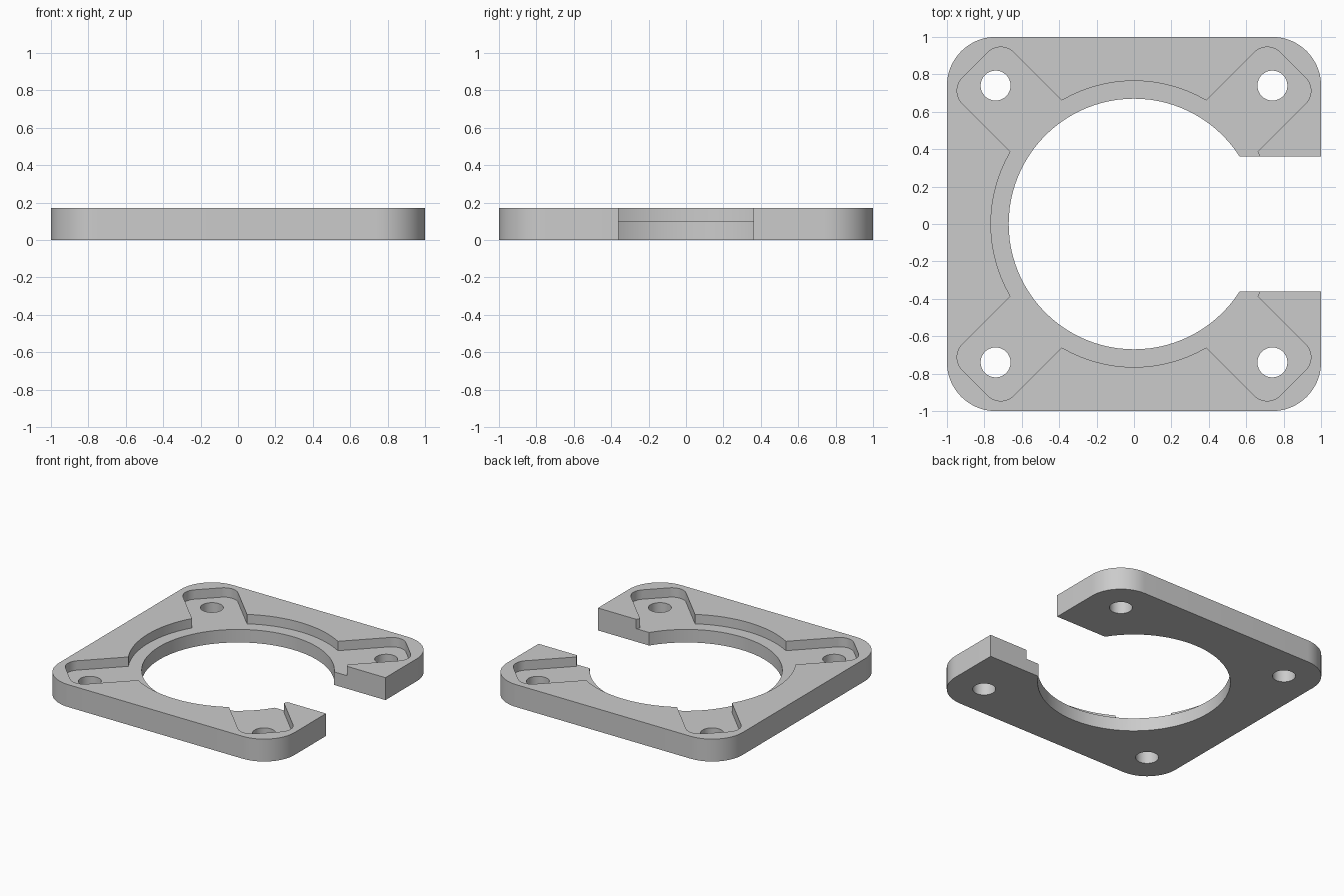
import bpy, bmesh
from math import sin, cos, pi, radians
from mathutils import Matrix

if "Cube" in bpy.data.objects:
    bpy.data.objects.remove(bpy.data.objects["Cube"])

HEIGHT, FLOOR = 0.172, 0.10
BORE, RECESS = 0.67, 0.765
HOLE, HOLE_POS = 0.08, 0.74
SLOT = 0.36


def rounded_rect(x0, x1, y0, y1, radii, steps=16):
    """Outline with corner radii in the order ++, -+, --, +-."""
    signs = [(1, 1), (-1, 1), (-1, -1), (1, -1)]
    pts = []
    for i, ((sx, sy), r) in enumerate(zip(signs, radii)):
        cx = x1 - r if sx > 0 else x0 + r
        cy = y1 - r if sy > 0 else y0 + r
        for k in range(steps + 1 if r else 1):
            a = (i + k / steps) * pi / 2
            pts.append((cx + r * cos(a), cy + r * sin(a)))
    return pts


def circle(r, cx=0, cy=0, n=96):
    return [(cx + r * cos(2 * pi * i / n), cy + r * sin(2 * pi * i / n)) for i in range(n)]


def prism(name, outline, z0, z1, angle=0):
    bm = bmesh.new()
    face = bm.faces.new([bm.verts.new((x, y, z0)) for x, y in outline])
    top = bmesh.ops.extrude_face_region(bm, geom=[face])["geom"]
    verts = [v for v in top if isinstance(v, bmesh.types.BMVert)]
    bmesh.ops.translate(bm, verts=verts, vec=(0, 0, z1 - z0))
    bmesh.ops.rotate(bm, verts=bm.verts[:], matrix=Matrix.Rotation(angle, 3, 'Z'))
    bmesh.ops.recalc_face_normals(bm, faces=bm.faces[:])
    mesh = bpy.data.meshes.new(name)
    bm.to_mesh(mesh)
    bm.free()
    obj = bpy.data.objects.new(name, mesh)
    bpy.context.collection.objects.link(obj)
    return obj


# Plate with rounded corners
plate = prism("mounting_plate", rounded_rect(-1, 1, -1, 1, [0.26] * 4), 0, HEIGHT)

# Cutters: centre bore, shallow ring recess and side slot
cutters = [
    prism("bore_cutter", circle(BORE), -0.1, 0.3),
    prism("recess_cutter", circle(RECESS), FLOOR, 0.3),
    prism("slot_cutter", rounded_rect(0.3, 1.2, -SLOT, SLOT, [0] * 4), -0.1, 0.3),
]
# Diagonal pockets and screw holes at the four corners
pocket = rounded_rect(0.5, 1.202, -0.194, 0.194, [0.1, 0, 0, 0.1])
for i in range(4):
    angle = radians(45 + 90 * i)
    cutters.append(prism("pocket_cutter", pocket, FLOOR, 0.3, angle))
    hole = circle(HOLE, HOLE_POS * 2 ** 0.5, 0, 48)
    cutters.append(prism("hole_cutter", hole, -0.1, 0.3, angle))

bpy.ops.object.select_all(action='DESELECT')
plate.select_set(True)
bpy.context.view_layer.objects.active = plate
for cutter in cutters:
    mod = plate.modifiers.new(cutter.name, 'BOOLEAN')
    mod.operation, mod.solver, mod.object = 'DIFFERENCE', 'EXACT', cutter
    bpy.ops.object.modifier_apply(modifier=mod.name)
    bpy.data.objects.remove(cutter)

# Single grey material
colour = (0.6, 0.6, 0.6, 1)
grey = bpy.data.materials.new("plain_grey")
grey.use_nodes = True
grey.diffuse_color = colour
grey.node_tree.nodes["Principled BSDF"].inputs["Base Color"].default_value = colour
plate.data.materials.clear()
plate.data.materials.append(grey)
bpy.ops.object.shade_smooth_by_angle(angle=radians(30))
